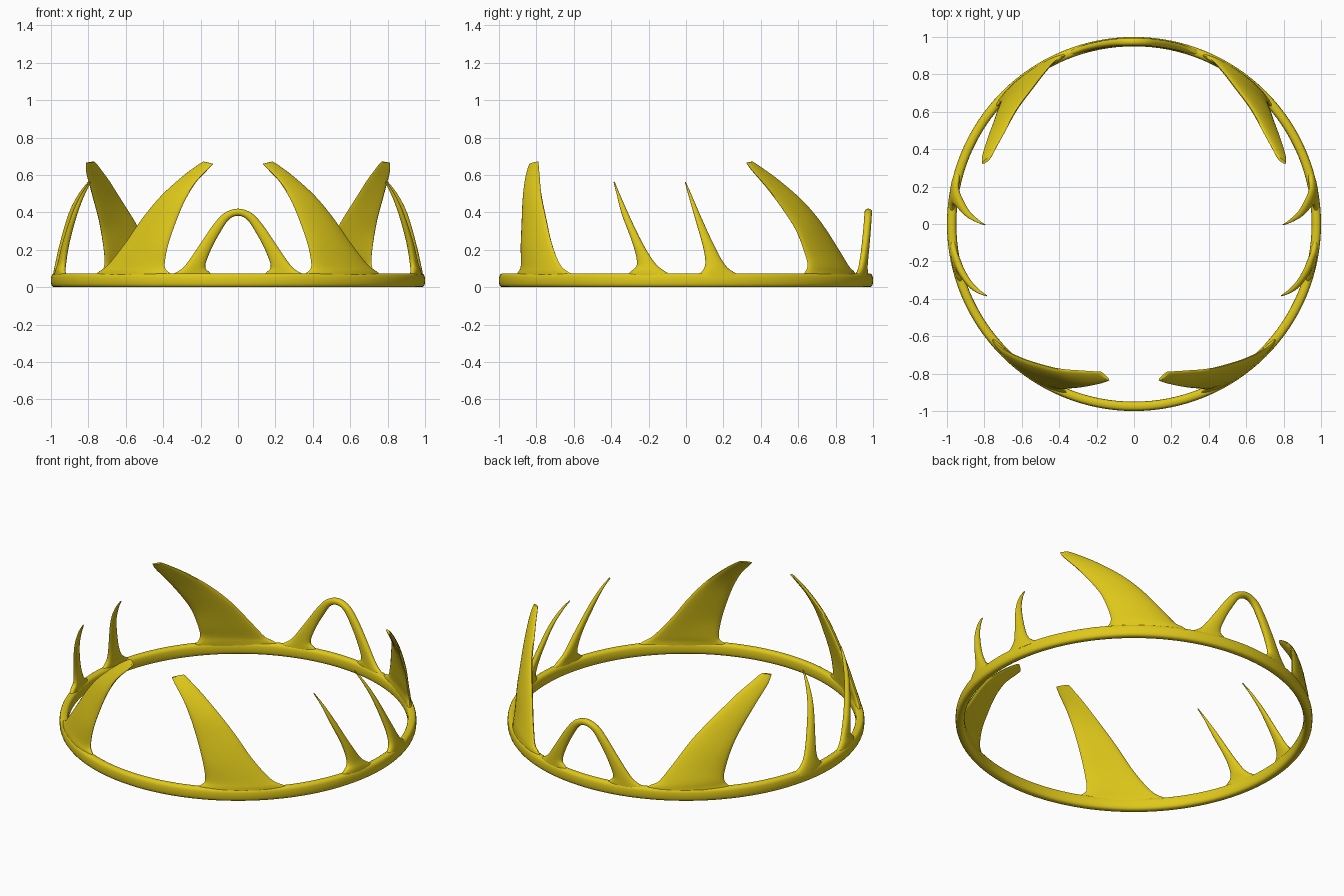
import bpy, bmesh, math
from mathutils import Vector

cube = bpy.data.objects.get("Cube")
if cube:
    bpy.data.objects.remove(cube, do_unlink=True)

gold = bpy.data.materials.new("yellow gold")
gold.use_nodes = True
gold.diffuse_color = (0.74, 0.58, 0.01, 1)
gold.node_tree.nodes["Principled BSDF"].inputs["Base Color"].default_value = gold.diffuse_color

RING_R = 0.975


def finish(name, bm, mirrored):
    """Turn a bmesh into a smooth gold object, optionally mirrored across x."""
    bmesh.ops.recalc_face_normals(bm, faces=bm.faces)
    mesh = bpy.data.meshes.new(name)
    bm.to_mesh(mesh)
    bm.free()
    mesh.materials.append(gold)
    obj = bpy.data.objects.new(name, mesh)
    bpy.context.collection.objects.link(obj)
    if mirrored:
        obj.modifiers.new("Mirror", 'MIRROR').use_mirror_merge = False
    bpy.ops.object.select_all(action='DESELECT')
    obj.select_set(True)
    bpy.context.view_layer.objects.active = obj
    bpy.ops.object.shade_smooth_by_angle(angle=math.radians(50))


def bridge(bm, loops, closed=False):
    """Join a row of equal vertex loops with quads."""
    pairs = list(zip(loops, loops[1:] + loops[:1] if closed else loops[1:]))
    for a, b in pairs:
        n = len(a)
        for i in range(n):
            j = (i + 1) % n
            bm.faces.new((a[i], a[j], b[j], b[i]))
    if not closed:
        bm.faces.new(loops[0])
        bm.faces.new(loops[-1])


def power(v, p):
    return math.copysign(abs(v) ** p, v)


def smooth_rows(rows, steps):
    """Catmull-Rom resampling of rows of numbers."""
    rows = [Vector(r) for r in rows]
    out = []
    for i in range(len(rows) - 1):
        p0, p1 = rows[max(i - 1, 0)], rows[i]
        p2, p3 = rows[i + 1], rows[min(i + 2, len(rows) - 1)]
        for k in range(steps):
            t = k / steps
            out.append((p1 * 2 + (p2 - p0) * t + (p0 * 2 - p1 * 5 + p2 * 4 - p3) * t ** 2
                        + (p1 * 3 - p0 - p2 * 3 + p3) * t ** 3) / 2)
    return out + [rows[-1]]


def blade(name, sections, mirrored=True, steps=5, sides=20):
    """Loft lens sections between two edges, each wrapped around the ring axis."""
    rows = []
    for a, b, thick in sections:
        row = []
        for x, y, z in (a, b):
            row += [math.atan2(y, x), math.hypot(x, y), z]
        rows.append(row + [thick])
    bm = bmesh.new()
    loops = []
    for row in smooth_rows(rows, steps):
        a, b, thick = Vector(row[0:3]), Vector(row[3:6]), row[6]
        loop = []
        for k in range(sides):
            turn = math.tau * k / sides
            ang, rad, z = (a + b) / 2 + (b - a) / 2 * power(math.cos(turn), 0.9)
            rad += thick * power(math.sin(turn), 0.9)
            loop.append(bm.verts.new((rad * math.cos(ang), rad * math.sin(ang), z)))
        loops.append(loop)
    bridge(bm, loops)
    finish(name, bm, mirrored)


# Circular band with a rounded section
bm = bmesh.new()
rings = []
for s in range(128):
    ang = math.tau * s / 128
    loop = []
    for k in range(20):
        turn = math.tau * k / 20
        rad = RING_R + 0.025 * power(math.cos(turn), 0.7)
        z = 0.037 + 0.037 * power(math.sin(turn), 0.7)
        loop.append(bm.verts.new((rad * math.cos(ang), rad * math.sin(ang), z)))
    rings.append(loop)
bridge(bm, rings, closed=True)
finish("band", bm, False)

# Front fins: trailing edge, leading edge, half thickness
blade("front_fins", [
    ((.79, -.57, .05), (.32, -.92, .05), .021),
    ((.74, -.635, .085), (.37, -.895, .08), .021),
    ((.69, -.675, .125), (.392, -.88, .115), .021),
    ((.60, -.72, .24), (.375, -.88, .22), .021),
    ((.51, -.75, .37), (.335, -.875, .34), .02),
    ((.41, -.775, .49), (.285, -.87, .46), .018),
    ((.30, -.785, .59), (.225, -.86, .56), .015),
    ((.22, -.79, .65), (.16, -.845, .63), .012),
    ((.185, -.79, .672), (.132, -.835, .66), .009),
])

# Rear fins, leaning forward along the band
blade("rear_fins", [
    ((.33, .918, .05), (.765, .60, .05), .021),
    ((.385, .895, .085), (.73, .635, .08), .021),
    ((.425, .87, .11), (.715, .65, .12), .021),
    ((.475, .815, .20), (.715, .635, .18), .021),
    ((.545, .725, .34), (.73, .595, .29), .02),
    ((.62, .625, .46), (.75, .535, .39), .018),
    ((.69, .50, .57), (.785, .44, .52), .015),
    ((.75, .39, .65), (.81, .355, .62), .012),
    ((.77, .355, .672), (.81, .322, .665), .009),
])

# Slim side spikes
blade("middle_spikes", [
    ((.93, .32, .05), (.975, .03, .05), .021),
    ((.945, .24, .09), (.972, .08, .08), .021),
    ((.945, .195, .14), (.962, .103, .125), .02),
    ((.928, .145, .235), (.942, .09, .22), .018),
    ((.885, .07, .40), (.896, .042, .39), .014),
    ((.84, .027, .50), (.846, .012, .495), .01),
    ((.798, -.002, .565), (.80, -.006, .56), .004),
])
blade("front_spikes", [
    ((.973, -.05, .05), (.918, -.33, .05), .021),
    ((.965, -.12, .09), (.93, -.295, .085), .021),
    ((.95, -.17, .135), (.93, -.262, .125), .02),
    ((.925, -.235, .24), (.913, -.285, .235), .018),
    ((.875, -.312, .40), (.868, -.342, .39), .014),
    ((.83, -.356, .50), (.826, -.369, .495), .01),
    ((.79, -.382, .565), (.788, -.386, .56), .004),
])

# Rear arch: outer and inner outline of one leg, mirrored over the top
leg = [((.39, .05), (.11, .05)), ((.32, .085), (.155, .082)), ((.275, .125), (.175, .115)),
       ((.20, .235), (.145, .20)), ((.135, .33), (.10, .285)), ((.075, .395), (.05, .36))]


def on_band(point, side):
    x, z = point
    return (side * x, math.sqrt(RING_R ** 2 - x ** 2), z)


arch = [(on_band(o, 1), on_band(i, 1), .02) for o, i in leg]
arch.append((on_band((0, .42), 1), on_band((0, .382), 1), .02))
arch += [(on_band(o, -1), on_band(i, -1), .02) for o, i in reversed(leg)]
blade("rear_arch", arch, mirrored=False)
